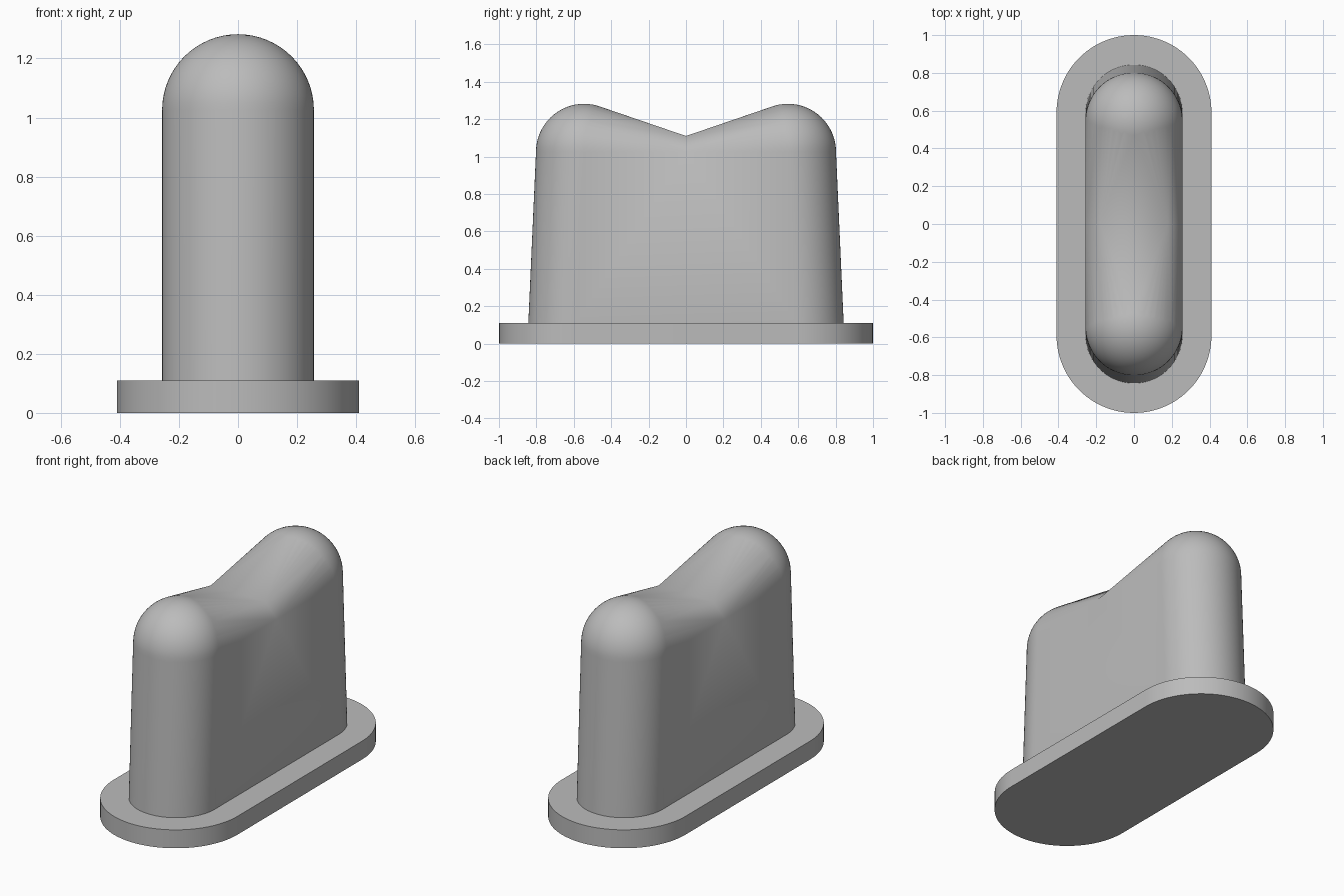
import bpy, bmesh
from math import sin, cos, pi, radians
from mathutils import Vector

cube = bpy.data.objects.get("Cube")
if cube:
    bpy.data.objects.remove(cube, do_unlink=True)

grey = bpy.data.materials.new("plain grey")
grey.use_nodes = True
colour = (0.5, 0.5, 0.5, 1)
grey.diffuse_color = colour
grey.node_tree.nodes["Principled BSDF"].inputs["Base Color"].default_value = colour

SEG = 48            # steps around each half circle
BASE_TOP = 0.11
SHOULDER = 1.025    # height where the domes start
R = 0.257


def finish(name, bm):
    bmesh.ops.recalc_face_normals(bm, faces=bm.faces[:])
    mesh = bpy.data.meshes.new(name)
    bm.to_mesh(mesh)
    bm.free()
    obj = bpy.data.objects.new(name, mesh)
    bpy.context.collection.objects.link(obj)
    mesh.materials.append(grey)
    bpy.ops.object.select_all(action='DESELECT')
    obj.select_set(True)
    bpy.context.view_layer.objects.active = obj
    bpy.ops.object.shade_smooth_by_angle(angle=radians(30))
    return obj


def half_circle(radius, centre_y, z):
    """Half circle bulging towards +y."""
    return [Vector((radius * cos(pi * i / SEG), centre_y + radius * sin(pi * i / SEG), z))
            for i in range(SEG + 1)]


# Base plate: extruded stadium
bm = bmesh.new()
end = half_circle(0.41, 0.59, 0)
outline = end + [Vector((-p.x, -p.y, 0)) for p in end]
plate = bm.faces.new([bm.verts.new(p) for p in outline])
top = bmesh.ops.extrude_face_region(bm, geom=[plate])["geom"]
bmesh.ops.translate(bm, vec=(0, 0, BASE_TOP),
                    verts=[v for v in top if isinstance(v, bmesh.types.BMVert)])
finish("base_plate", bm)

# Body: hull of tapered end, dome and central valley section, mirrored front to back
points = half_circle(R, 0.586, BASE_TOP)
points += half_circle(R, 0.545, SHOULDER)
rings = 16
for ring in range(1, rings):
    a = pi / 2 * ring / rings
    for i in range(2 * SEG):
        t = pi * i / SEG
        points.append(Vector((R * cos(a) * cos(t), 0.545 + R * cos(a) * sin(t),
                              SHOULDER + R * sin(a))))
points.append(Vector((0, 0.545, SHOULDER + R)))
for side in (-1, 1):
    points += [Vector((side * x, 0, z))
               for x, z in ((R, BASE_TOP), (R, SHOULDER), (0.18, 1.11))]

bm = bmesh.new()
for p in points:
    bm.verts.new(p)
hull = bmesh.ops.convex_hull(bm, input=bm.verts[:])
loose = {g for g in hull["geom_interior"] + hull["geom_unused"]
         if isinstance(g, bmesh.types.BMVert)}
bmesh.ops.delete(bm, geom=list(loose), context='VERTS')
inner = [f for f in bm.faces if all(abs(v.co.y) < 1e-4 for v in f.verts)]
bmesh.ops.delete(bm, geom=inner, context='FACES')
bmesh.ops.dissolve_limit(bm, angle_limit=0.002, verts=bm.verts[:], edges=bm.edges[:])
bmesh.ops.mirror(bm, geom=bm.verts[:] + bm.edges[:] + bm.faces[:],
                 axis='Y', merge_dist=0.0005)
finish("saddle_body", bm)
